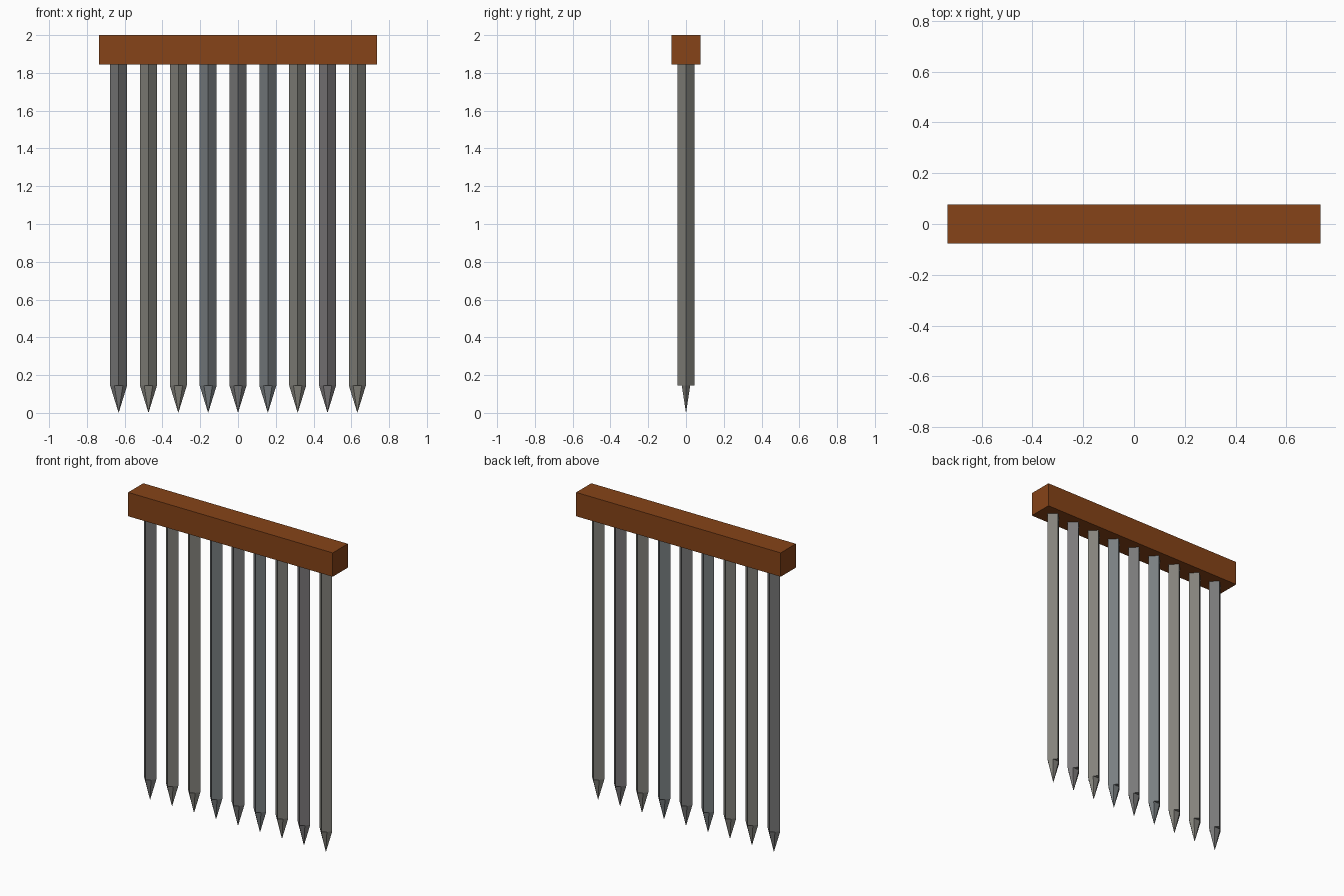
import bpy
import math

if "Cube" in bpy.data.objects:
    bpy.data.objects.remove(bpy.data.objects["Cube"])

COUNT = 9
SPACING = 0.158
RADIUS = 0.045
BEAM_BOTTOM, TOP, ROD_BOTTOM = 1.845, 2.0, 0.145


def material(name, rgb):
    mat = bpy.data.materials.new(name)
    mat.diffuse_color = (*rgb, 1.0)
    mat.use_nodes = True
    mat.node_tree.nodes["Principled BSDF"].inputs["Base Color"].default_value = mat.diffuse_color
    return mat


def finish(name, mat):
    obj = bpy.context.object
    obj.name = name
    bpy.ops.object.transform_apply(location=False, rotation=True, scale=True)
    obj.data.materials.append(mat)
    return obj


# Wooden top beam
wood = material("wood", (0.24, 0.057, 0.009))
bpy.ops.mesh.primitive_cube_add(size=1, location=(0, 0, (TOP + BEAM_BOTTOM) / 2))
bpy.context.object.scale = (1.47, 0.155, TOP - BEAM_BOTTOM)
finish("top_beam", wood)

# Slightly different metal tints, one per bar
neutral = material("metal_neutral", (0.19, 0.19, 0.19))
warm = material("metal_warm", (0.23, 0.225, 0.20))
cool = material("metal_cool", (0.19, 0.21, 0.22))
dull = material("metal_dull", (0.20, 0.19, 0.195))
tints = [neutral, warm, warm, cool, neutral, cool, warm, dull, warm]

for i, tint in enumerate(tints):
    x = (i - (COUNT - 1) / 2) * SPACING

    # Square bar turned edge-on to the front, its top meeting the beam
    bpy.ops.mesh.primitive_cylinder_add(
        vertices=4, radius=RADIUS, depth=BEAM_BOTTOM - ROD_BOTTOM,
        location=(x, 0, (BEAM_BOTTOM + ROD_BOTTOM) / 2))
    finish(f"bar_{i + 1}", tint)

    # Flattened six-sided spike pointing down, corners on the left and right
    bpy.ops.mesh.primitive_cone_add(
        vertices=6, radius1=0, radius2=RADIUS, depth=ROD_BOTTOM,
        location=(x, 0, ROD_BOTTOM / 2), rotation=(0, 0, math.radians(30)))
    bpy.ops.object.transform_apply(location=False, rotation=True, scale=True)
    bpy.context.object.scale = (1, 0.577, 1)
    finish(f"spike_{i + 1}", tint)
